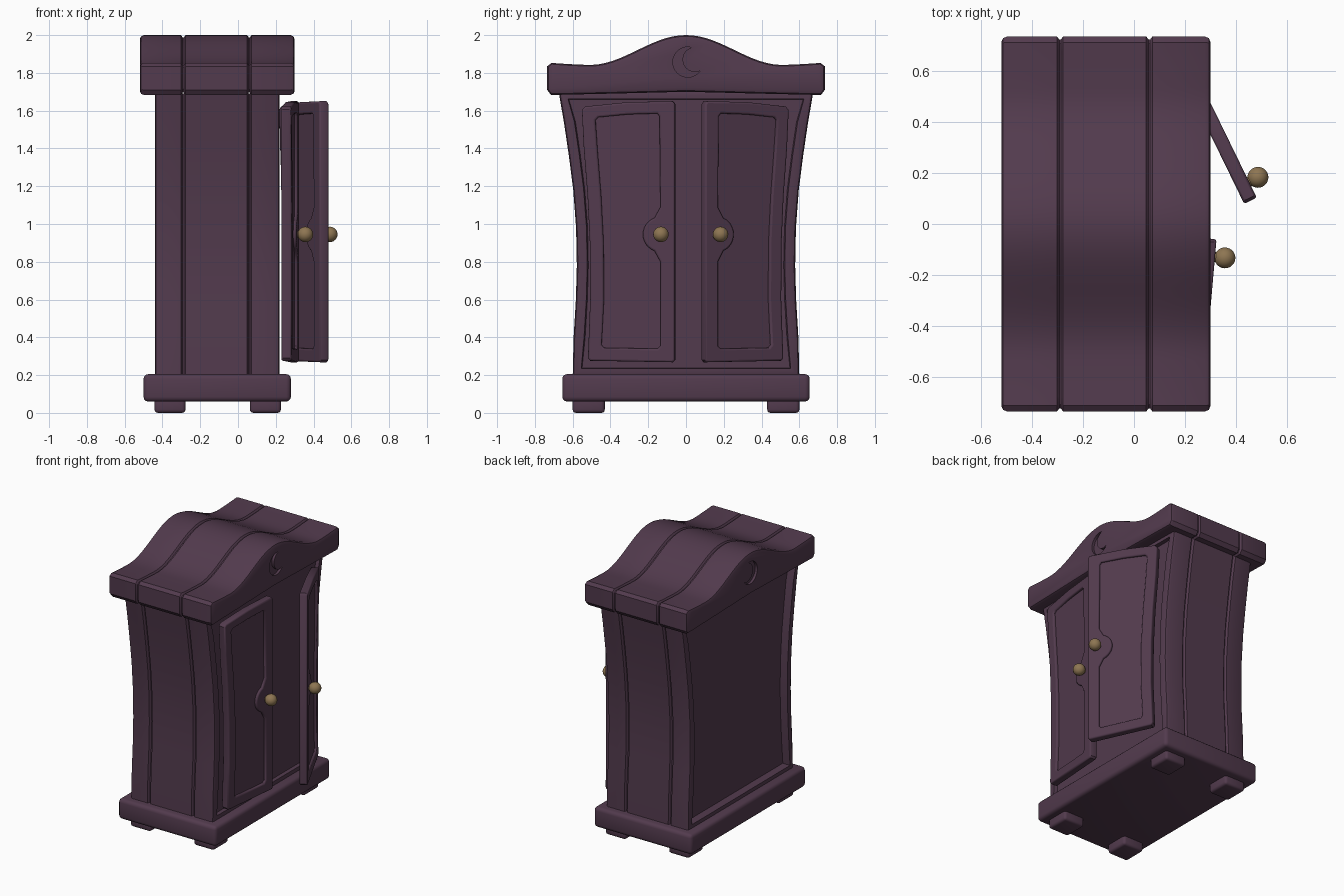
import bpy, bmesh
from math import sin, cos, pi, radians
from mathutils import Vector, Matrix

if "Cube" in bpy.data.objects:
    bpy.data.objects.remove(bpy.data.objects["Cube"])


def material(name, rgb):
    m = bpy.data.materials.new(name)
    m.use_nodes = True
    m.diffuse_color = (*rgb, 1)
    m.node_tree.nodes["Principled BSDF"].inputs["Base Color"].default_value = (*rgb, 1)
    return m


WOOD = material("plum wood", (0.085, 0.043, 0.075))
BRASS = material("dull brass", (0.27, 0.18, 0.085))


def select(ob):
    bpy.ops.object.select_all(action='DESELECT')
    ob.select_set(True)
    bpy.context.view_layer.objects.active = ob


def finish(ob, mat, angle=40):
    ob.data.materials.clear()
    ob.data.materials.append(mat)
    select(ob)
    bpy.ops.object.shade_smooth_by_angle(angle=radians(angle))


def link_mesh(name, bm):
    bmesh.ops.recalc_face_normals(bm, faces=bm.faces)
    me = bpy.data.meshes.new(name)
    bm.to_mesh(me)
    bm.free()
    ob = bpy.data.objects.new(name, me)
    bpy.context.collection.objects.link(ob)
    return ob


def shrink(profile, d):
    """Move a counter-clockwise outline inwards by d."""
    out = []
    for i, p in enumerate(profile):
        p = Vector(p)
        a = (p - Vector(profile[i - 1])).normalized()
        b = (Vector(profile[(i + 1) % len(profile)]) - p).normalized()
        na, nb = Vector((-a.y, a.x)), Vector((-b.y, b.x))
        out.append(p + (na + nb) * d / (1 + na.dot(nb)))
    return out


def loft(profile, rings):
    """Join copies of a (y, z) outline along x; each ring is (x, inset)."""
    bm = bmesh.new()
    loops = [[bm.verts.new((x, p[0], p[1])) for p in shrink(profile, d)] for x, d in rings]
    n = len(profile)
    for a, b in zip(loops, loops[1:]):
        for i in range(n):
            j = (i + 1) % n
            bm.faces.new((a[i], a[j], b[j], b[i]))
    back = bm.faces.new(loops[0][::-1])
    front = bm.faces.new(loops[-1])
    bmesh.ops.recalc_face_normals(bm, faces=bm.faces)
    return bm, back, front


def plank_rings(x0, x1, seams, r, depth):
    """Rounded ends with a thin groove at every seam."""
    rings = [(x0, r), (x0 + r * .3, r * .3), (x0 + r, 0)]
    for s in seams:
        rings += [(s - .012, 0), (s - .003, depth), (s + .003, depth), (s + .012, 0)]
    return rings + [(x1 - r, 0), (x1 - r * .3, r * .3), (x1, r)]


def box(name, lo, hi, bevel):
    bm = bmesh.new()
    bmesh.ops.create_cube(bm, size=1)
    lo, hi = Vector(lo), Vector(hi)
    for v in bm.verts:
        v.co = (lo + hi) / 2 + v.co * (hi - lo)
    bmesh.ops.bevel(bm, geom=bm.edges[:], offset=bevel, segments=3, profile=.5, affect='EDGES')
    finish(link_mesh(name, bm), WOOD)


# Waisted body with recessed front opening and back panel
side = [(.60, .19), (.595, .4), (.583, .6), (.578, .78), (.582, .98),
        (.597, 1.18), (.62, 1.36), (.645, 1.53), (.675, 1.705)]
outline = side + [(-y, z) for y, z in reversed(side)]
bm, back, front = loft(outline, plank_rings(-.44, .22, (-.29, .06), .02, .015))
bmesh.ops.inset_region(bm, faces=[back], thickness=.03, depth=0)
bmesh.ops.translate(bm, verts=back.verts[:], vec=(.002, 0, 0))
bmesh.ops.inset_region(bm, faces=[back], thickness=.004, depth=-.055)
bmesh.ops.inset_region(bm, faces=[front], thickness=.035, depth=0)
bmesh.ops.inset_region(bm, faces=[front], thickness=.006, depth=-.025)
finish(link_mesh("cabinet_body", bm), WOOD, 30)


# Arched roof made of three planks
def roof_top(y):
    hump = cos(pi * y / 1.04) ** 2 if abs(y) < .52 else 0
    return 1.838 + .162 * hump + .017 * (abs(y) / .735) ** 4


STEPS = 40
roof = [(-.735, 1.71), (-.715, 1.683), (-.4, 1.69), (0, 1.7), (.4, 1.69), (.715, 1.683),
        (.735, 1.71), (.735, 1.835)]
for i in range(STEPS + 1):
    y = .712 - 1.424 * i / STEPS
    roof.append((y, roof_top(y)))
roof.append((-.735, 1.835))
bm, back, front = loft(roof, plank_rings(-.52, .3, (-.29, .06), .022, .012))
roof_ob = link_mesh("arched_roof", bm)

# Crescent engraved in both gables
moon_at, tilt = Vector((.01, 1.857)), 20


def arc(center, r, a0, a1, n):
    return [center + r * Vector((cos(radians(a0 + (a1 - a0) * i / n)),
                                 sin(radians(a0 + (a1 - a0) * i / n)))) for i in range(n + 1)]


shift = .04 * Vector((cos(radians(tilt)), sin(radians(tilt))))
crescent = arc(moon_at, .08, tilt + 55, tilt + 305, 20)
crescent += arc(moon_at + shift, .066, tilt + 275, tilt + 85, 16)[1:-1]
for x0, x1 in ((.282, .4), (-.6, -.502)):
    bm, _, _ = loft(crescent, [(x0, 0), (x1, 0)])
    cutter = link_mesh("crescent_cutter", bm)
    cutter.hide_render = True
    mod = roof_ob.modifiers.new("crescent", 'BOOLEAN')
    mod.operation, mod.solver, mod.object = 'DIFFERENCE', 'EXACT', cutter
    select(roof_ob)
    bpy.ops.object.modifier_apply(modifier=mod.name)
    bpy.data.objects.remove(cutter)
finish(roof_ob, WOOD, 30)

# Plinth and feet
box("plinth", (-.5, -.655, .06), (.28, .655, .205), .025)
for x, xn in ((-.36, "back"), (.145, "front")):
    for y, yn in ((-.515, "right"), (.515, "left")):
        box(f"{xn}_{yn}_foot", (x - .082, y - .085, 0), (x + .082, y + .085, .08), .018)


# Doors: frame with a lock bump, thin panel and round knob
def flat_shape(name, outlines, half, bevel, matrix):
    cu = bpy.data.curves.new(name, 'CURVE')
    cu.dimensions, cu.fill_mode = '2D', 'BOTH'
    cu.extrude, cu.bevel_depth, cu.bevel_resolution = half - bevel, bevel, 2
    cu.offset = -bevel
    for pts in outlines:
        sp = cu.splines.new('POLY')
        sp.points.add(len(pts) - 1)
        for q, p in zip(sp.points, pts):
            q.co = (p[0], p[1], 0, 1)
        sp.use_cyclic_u = True
    ob = bpy.data.objects.new(name, cu)
    bpy.context.collection.objects.link(ob)
    select(ob)
    bpy.ops.object.convert(target='MESH')
    ob = bpy.context.view_layer.objects.active
    ob.data.transform(matrix)
    finish(ob, WOOD)


door_outer = [(.008, 1.605), (.018, 1.4), (.038, 1.15), (.05, .9), (.052, .6), (.04, .29),
              (.052, .276), (.49, .268), (.502, .28), (.502, 1.635), (.49, 1.65), (.25, 1.645), (.025, 1.622)]
door_hole = [(.08, 1.55), (.09, 1.4), (.11, 1.15), (.123, .9), (.125, .6), (.112, .36),
             (.125, .345), (.41, .34), (.425, .355), (.425, .8)]
door_hole += [tuple(p) for p in arc(Vector((.425, .945)), .093, 250, 110, 12)]
door_hole += [(.425, 1.09), (.42, 1.57), (.408, 1.585), (.25, 1.58), (.095, 1.565)]


def door(name, hinge, swing, sgn):
    along = Vector((sin(swing), sgn * cos(swing), 0))
    out = Vector((cos(swing), -sgn * sin(swing), 0))
    up = Vector((0, 0, 1))
    rot = Matrix((along, up, along.cross(up))).transposed().to_4x4()
    place = Matrix.Translation(Vector(hinge) + out * .0275) @ rot
    flat_shape(name + "_frame", [door_outer, door_hole], .0275, .01, place)
    flat_shape(name + "_panel", [shrink(door_outer[::1], .03)], .011, .002, place)
    bm = bmesh.new()
    bmesh.ops.create_uvsphere(bm, u_segments=24, v_segments=14, radius=.041)
    bmesh.ops.create_cone(bm, segments=16, radius1=.02, radius2=.02, depth=.05, cap_ends=True,
                          matrix=Matrix.Translation((0, 0, -.035)))
    spin = up.rotation_difference(out).to_matrix().to_4x4()
    spot = Vector(hinge) + along * .432 + out * .094 + up * .945
    bm.transform(Matrix.Translation(spot) @ spin)
    finish(link_mesh(name + "_knob", bm), BRASS)


door("right_door", (.225, -.555, 0), radians(5), 1)
door("left_door", (.212, .53, 0), radians(26), -1)
